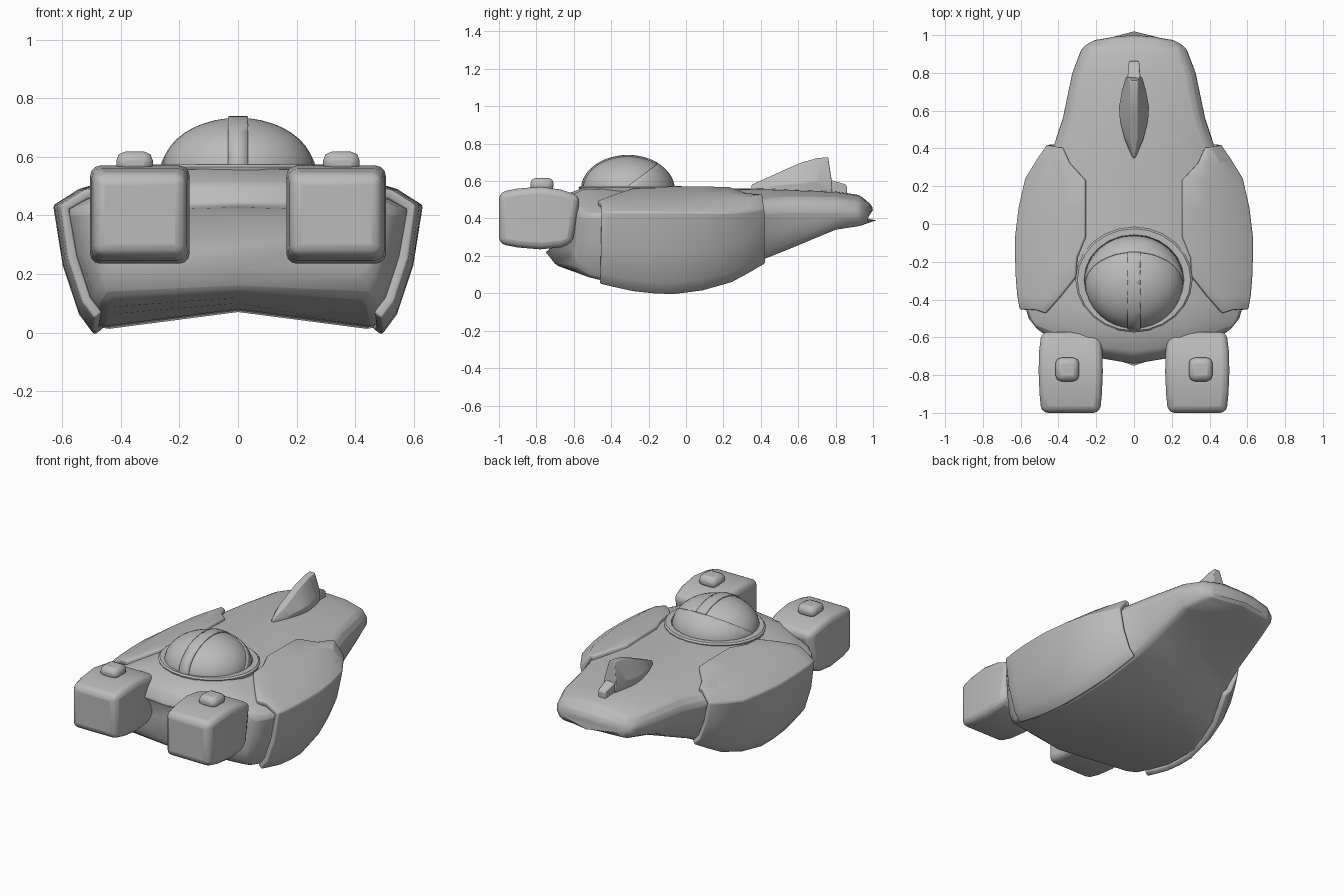
import bpy, bmesh, math
from mathutils import Vector

if "Cube" in bpy.data.objects:
    bpy.data.objects.remove(bpy.data.objects["Cube"])

grey = bpy.data.materials.new("hull_grey")
grey.use_nodes = True
grey.diffuse_color = (0.5, 0.5, 0.5, 1)
grey.node_tree.nodes["Principled BSDF"].inputs["Base Color"].default_value = (0.5, 0.5, 0.5, 1)


def finish(name, bm, bevel=0, thick=0, mirror=False, angle=35, segments=2):
    """Turn a bmesh into a smooth-shaded object with its modifiers."""
    mesh = bpy.data.meshes.new(name)
    bm.to_mesh(mesh)
    bm.free()
    mesh.materials.append(grey)
    ob = bpy.data.objects.new(name, mesh)
    bpy.context.collection.objects.link(ob)
    if thick:
        m = ob.modifiers.new("thickness", 'SOLIDIFY')
        m.thickness, m.offset = thick, 1
    if bevel:
        m = ob.modifiers.new("soft_edges", 'BEVEL')
        m.width, m.segments, m.limit_method = bevel, segments, 'ANGLE'
        m.angle_limit = math.radians(32)
    if mirror:
        m = ob.modifiers.new("mirror", 'MIRROR')
        m.use_mirror_merge = False
    bpy.ops.object.select_all(action='DESELECT')
    ob.select_set(True)
    bpy.context.view_layer.objects.active = ob
    bpy.ops.object.shade_smooth_by_angle(angle=math.radians(angle))
    return ob


def loft(rings, closed=True):
    """Skin a list of point rings; closed rings also get end caps."""
    bm = bmesh.new()
    rows = [[bm.verts.new(p) for p in r] for r in rings]
    n = len(rows[0])
    for a, b in zip(rows, rows[1:]):
        for i in range(n if closed else n - 1):
            j = (i + 1) % n
            bm.faces.new((a[i], a[j], b[j], b[i]))
    if closed:
        bm.faces.new(rows[0])
        bm.faces.new(rows[-1])
    bmesh.ops.recalc_face_normals(bm, faces=bm.faces)
    return bm


def lerp(a, b, t):
    return a + (b - a) * t


# Hull stations: y, bow, side x z, shoulder x z, chine x z, keel z, top z
STATIONS = [
    (-.75, .17, .48, .36, .46, .40, .44, .20, .22, .43),
    (-.69, .14, .52, .42, .48, .45, .44, .12, .145, .51),
    (-.56, .06, .56, .42, .50, .455, .46, .085, .12, .56),
    (-.42, 0, .585, .42, .52, .455, .465, .06, .10, .565),
    (-.24, 0, .60, .42, .53, .455, .47, .02, .08, .565),
    (0, 0, .60, .42, .53, .46, .46, .01, .07, .56),
    (.24, 0, .545, .42, .48, .47, .40, .08, .11, .56),
    (.41, 0, .43, .44, .39, .50, .33, .18, .18, .56),
    (.56, 0, .38, .45, .34, .515, .30, .24, .24, .555),
    (.80, 0, .33, .45, .29, .51, .27, .34, .34, .545),
    (.93, 0, .28, .44, .24, .49, .23, .36, .36, .525),
    (1.0, -.03, .22, .42, .20, .45, .19, .38, .385, .465)]


def half_section(s):
    """Half outline from the chine up to the flat deck."""
    y, bow, w, zm, sx, zs, cx, zc, zb, zt = s
    pts = [(cx, zc), (lerp(cx, w, .25) + .012, lerp(zc, zm, .15)),
           (lerp(cx, w, .65) + .012, lerp(zc, zm, .55)), (w, zm), (sx, zs), (sx * .5, zt - .005)]
    return [Vector((x, y + bow * (x / w) ** 2, z)) for x, z in pts]


def station_at(y):
    for a, b in zip(STATIONS, STATIONS[1:]):
        if a[0] <= y <= b[0]:
            t = (y - a[0]) / (b[0] - a[0])
            return [lerp(p, q, t) for p, q in zip(a, b)]


# Hull
rings = []
for s in STATIONS:
    half = half_section(s)
    other = [Vector((-p.x, p.y, p.z)) for p in reversed(half)]
    rings.append([Vector((0, s[0], s[8]))] + half + [Vector((0, s[0], s[9]))] + other)
finish("hull", loft(rings), bevel=.02, angle=40)

# Side armour panels: a patch over the hull side, reaching inward to the cockpit
rows = []
for y, inner in [(-.47, .46), (-.38, .38), (-.28, .30), (-.18, .295), (-.07, .25),
                 (.08, .25), (.23, .25), (.32, .335), (.405, .375)]:
    pts = half_section(station_at(y))
    deck, shoulder = pts[5], pts[4]
    t = max(0, min(1, (inner - deck.x) / (shoulder.x - deck.x)))
    end = Vector((inner, y, lerp(deck.z, shoulder.z, t) - .014))
    mid = (end + shoulder) / 2
    rows.append(pts[:5] + [mid, end])
bm = loft(rows, closed=False)
if sum(f.normal.x * f.calc_area() for f in bm.faces) < 0:
    bmesh.ops.reverse_faces(bm, faces=bm.faces)
finish("side_panels", bm, thick=.034, bevel=.008, mirror=True)

# Front pods: barrel-bulged boxes (y, half width, low z, high z)
rings = []
for y, hw, lo, hi in [(-1, .155, .265, .54), (-.9, .165, .245, .56), (-.78, .17, .235, .57),
                      (-.67, .167, .245, .555), (-.565, .155, .27, .52)]:
    rings.append([(.335 + sx * hw, y + (.0 if z == hi else -.04 * (y > -.6)), z)
                  for sx, z in ((-1, lo), (1, lo), (1, hi), (-1, hi))])
finish("front_pods", loft(rings), bevel=.035, mirror=True, segments=3)

# Pod caps
bm = bmesh.new()
bmesh.ops.create_cube(bm, size=1)
for v in bm.verts:
    v.co = Vector((.353 + v.co.x * .125, -.77 + v.co.y * .125, .58 + v.co.z * .075))
finish("pod_caps", bm, bevel=.03, mirror=True)

# Cockpit collar, a turned profile
rings = []
for k in range(25):
    a = math.tau * k / 24
    rings.append([(r * math.cos(a), -.295 + r * .9 * math.sin(a), z)
                  for r, z in ((.30, .53), (.31, .565), (.30, .574), (.265, .574), (.25, .53))])
bm = loft(rings)
caps = [f for f in bm.faces if len(f.verts) == 5]
bmesh.ops.delete(bm, geom=caps, context='FACES_ONLY')
bmesh.ops.remove_doubles(bm, verts=bm.verts, dist=.0001)
bmesh.ops.recalc_face_normals(bm, faces=bm.faces)
finish("cockpit_collar", bm)


def dome(name, grow, cuts):
    """Flattened sphere, trimmed by planes that discard their normal side."""
    bm = bmesh.new()
    bmesh.ops.create_uvsphere(bm, u_segments=32, v_segments=20, radius=1)
    for v in bm.verts:
        v.co = Vector((v.co.x * (.26 + grow), -.31 + v.co.y * (.245 + grow),
                       .555 + v.co.z * (.178 + grow)))
    for co, no in [((0, 0, .54), (0, 0, -1))] + cuts:
        bmesh.ops.bisect_plane(bm, geom=bm.verts[:] + bm.edges[:] + bm.faces[:],
                               plane_co=co, plane_no=no, clear_outer=True)
    return finish(name, bm, thick=.008 if cuts else 0, angle=50)


# Canopy glass, rear shell and centre strip
hinge = (0, -.3, .58)
dome("canopy", 0, [])
dome("canopy_rear_shell", -.003, [(hinge, (0, -.73, 1))])
dome("canopy_strip", -.001, [(hinge, (0, .73, -1)), ((.034, 0, 0), (1, 0, 0)),
                             ((-.034, 0, 0), (-1, 0, 0))])

# Tail fin: spindle sections (y, half width, waist z, top z)
rings = []
for y, hw, zw, zt in [(.35, .008, .565, .58), (.45, .05, .575, .625), (.55, .075, .585, .67),
                      (.62, .08, .59, .70), (.70, .065, .60, .722), (.78, .042, .61, .728)]:
    tip = min(.02, hw * .5)
    back = -.02 if y > .75 else 0
    rings.append([(-hw * .9, y, .53), (hw * .9, y, .53), (hw, y, zw),
                  (tip, y + back, zt), (-tip, y + back, zt), (-hw, y, zw)])
finish("tail_fin", loft(rings), bevel=.006)

# Fin exhaust block
rings = [[(sx * hw, y, z) for sx, z in ((-1, .52), (1, .52), (1, zt), (-1, zt))]
         for y, hw, zt in ((.76, .036, .61), (.85, .028, .583), (.862, .026, .57))]
finish("fin_exhaust", loft(rings), bevel=.006)
